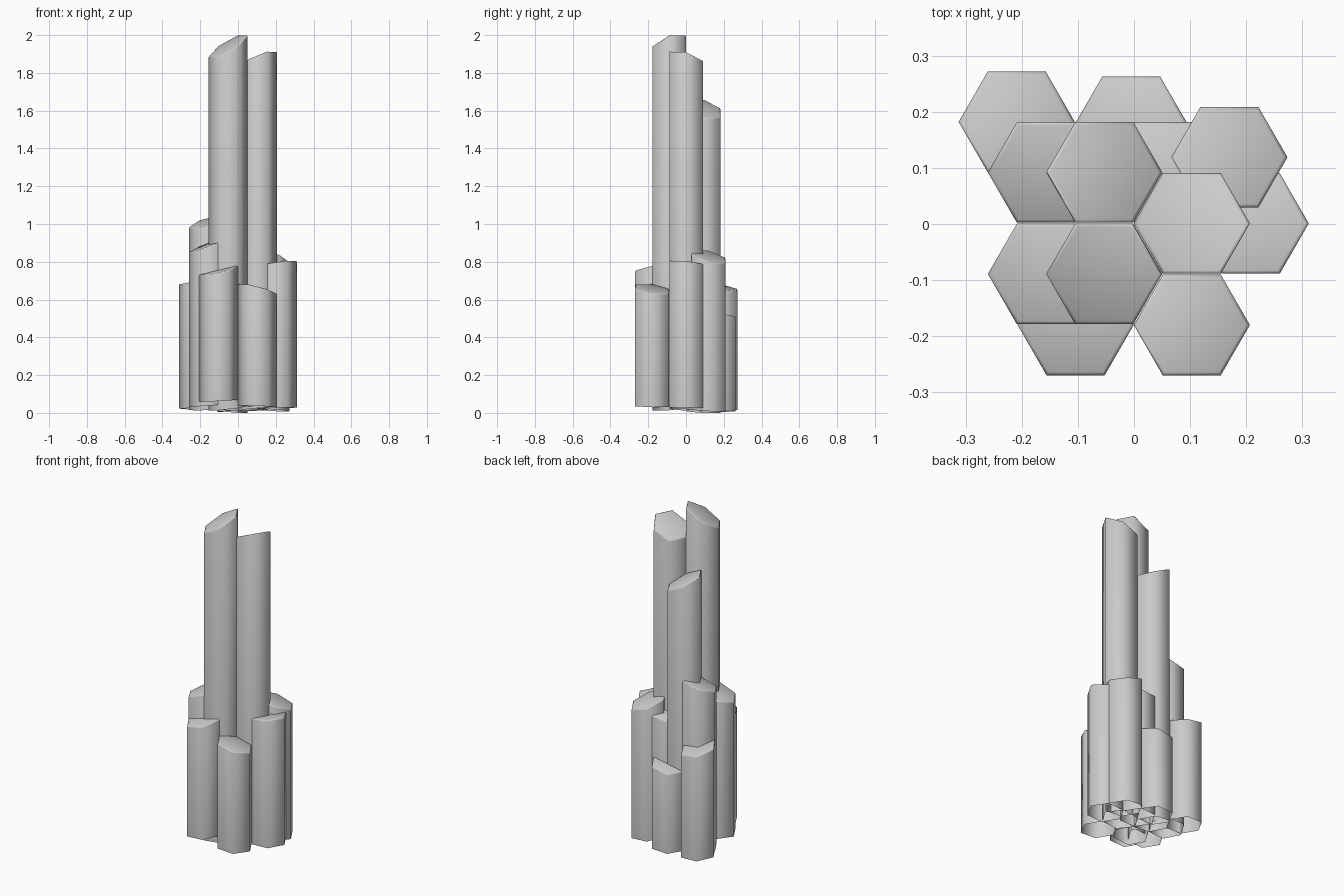
import bpy, bmesh, math

if "Cube" in bpy.data.objects:
    bpy.data.objects.remove(bpy.data.objects["Cube"])

R = 0.1035          # column radius (vertices on +-x)
BEVEL = 0.007       # softened rim of each top

# name: centre x, y, top height, top slope x, slope y, base height
COLUMNS = {
    "tall_front_column":       (-0.053, -0.089, 1.943, 0.55, 0.32, 0.025),
    "tall_right_column":       (0.103, 0.001, 1.868, 0.43, -0.28, 0.02),
    "tall_back_column":        (-0.053, 0.092, 1.61, -0.49, -0.22, 0.009),
    "front_right_column":      (0.103, -0.180, 0.657, -0.25, -0.13, 0.035),
    "front_left_column":       (-0.104, -0.180, 0.755, 0.24, 0.15, 0.065),
    "left_front_column":       (-0.157, -0.089, 0.89, 0.38, 0.10, 0.04),
    "left_back_column":        (-0.157, 0.092, 1.01, 0.25, 0.25, 0.02),
    "outer_back_left_column":  (-0.209, 0.182, 0.667, -0.15, -0.20, 0.02),
    "back_column":             (-0.005, 0.173, 0.51, 0.20, -0.10, 0.01),
    "right_column":            (0.208, 0.001, 0.79, 0.15, -0.10, 0.025),
    "back_right_column":       (0.170, 0.119, 0.83, -0.30, -0.25, 0.015),
    "inner_back_right_column": (0.052, 0.092, 0.78, 0.10, -0.10, 0.012),
}


def column(name, cx, cy, top, gx, gy, base):
    bm = bmesh.new()

    def ring(radius, z, tilt):
        verts = []
        for i in range(6):
            a = math.radians(60 * i)
            x, y = radius * math.cos(a), radius * math.sin(a)
            verts.append(bm.verts.new((x, y, z + tilt * (gx * x + gy * y))))
        return verts

    # open base, shaft, softened rim, slanted cap
    rings = [ring(R, base, 0.2),
             ring(R, top - BEVEL, 1),
             ring(R - BEVEL * 0.3, top - BEVEL * 0.3, 1),
             ring(R - BEVEL, top, 1)]
    for lo, hi in zip(rings, rings[1:]):
        for i in range(6):
            j = (i + 1) % 6
            bm.faces.new((lo[i], lo[j], hi[j], hi[i]))
    bm.faces.new(rings[-1])
    mesh = bpy.data.meshes.new(name)
    bm.to_mesh(mesh)
    bm.free()
    ob = bpy.data.objects.new(name, mesh)
    ob.location = (cx, cy, 0)
    bpy.context.collection.objects.link(ob)
    ob.select_set(True)
    bpy.context.view_layer.objects.active = ob


for name, params in COLUMNS.items():
    column(name, *params)

# vertical edges are softly shaded
bpy.ops.object.shade_smooth_by_angle(angle=math.radians(65))
